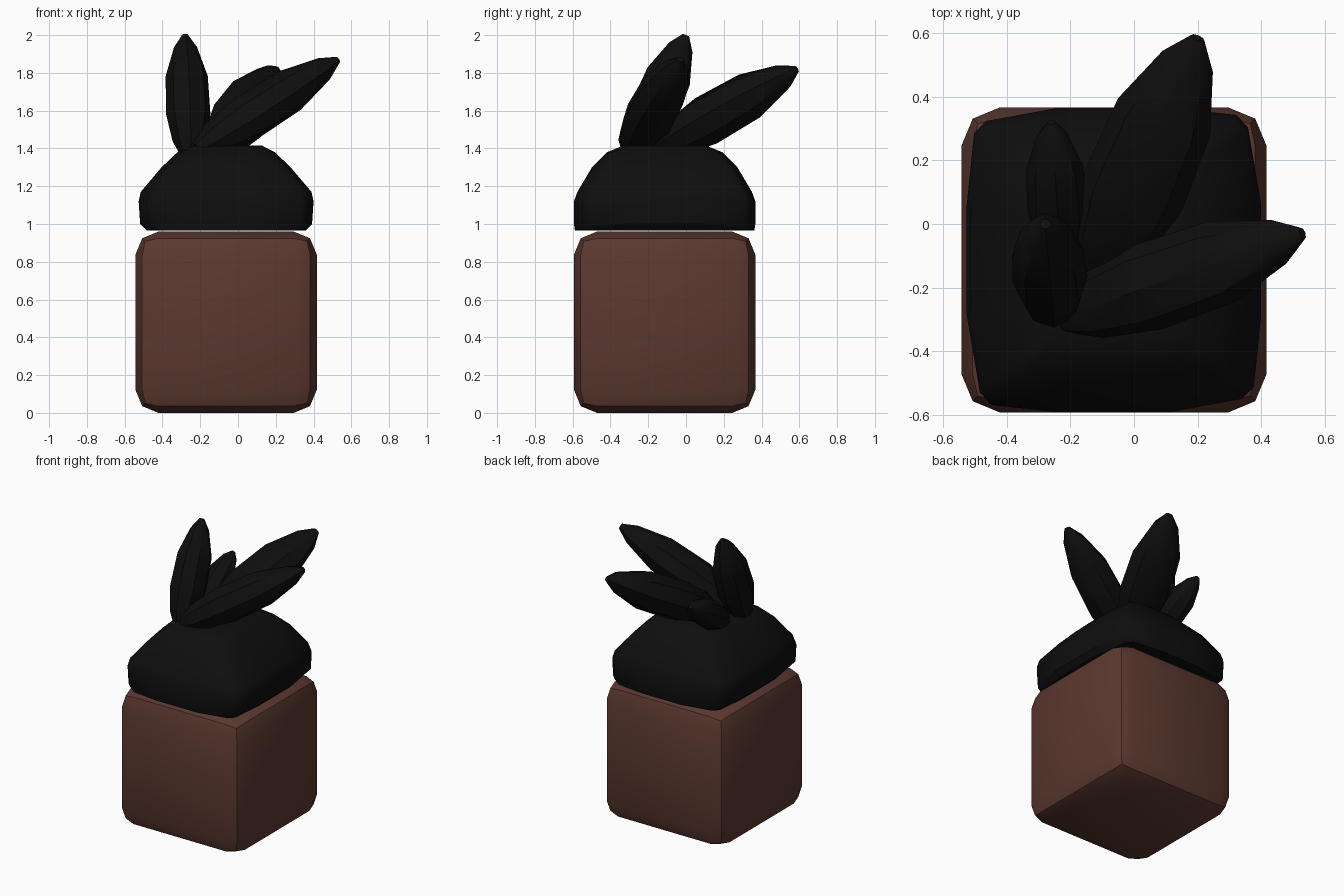
import bpy, bmesh, math
from mathutils import Vector

if "Cube" in bpy.data.objects:
    bpy.data.objects.remove(bpy.data.objects["Cube"])


def material(name, rgb):
    m = bpy.data.materials.new(name)
    m.diffuse_color = (*rgb, 1)
    m.use_nodes = True
    m.node_tree.nodes["Principled BSDF"].inputs["Base Color"].default_value = m.diffuse_color
    return m


brown = material("brown clay", (0.105, 0.040, 0.029))
black = material("matte black", (0.0045, 0.0045, 0.0045))


def finish(bm, name, mat, angle=40):
    bmesh.ops.recalc_face_normals(bm, faces=bm.faces)
    me = bpy.data.meshes.new(name)
    bm.to_mesh(me)
    bm.free()
    me.materials.append(mat)
    ob = bpy.data.objects.new(name, me)
    bpy.context.collection.objects.link(ob)
    bpy.ops.object.select_all(action='DESELECT')
    ob.select_set(True)
    bpy.context.view_layer.objects.active = ob
    bpy.ops.object.shade_smooth_by_angle(angle=math.radians(angle))
    return ob


def loft(name, loops, mat, angle=40):
    """Skin a list of equal-length point loops and cap both ends."""
    bm = bmesh.new()
    rings = [[bm.verts.new(p) for p in loop] for loop in loops]
    n = len(rings[0])
    for a, b in zip(rings, rings[1:]):
        for i in range(n):
            j = (i + 1) % n
            bm.faces.new((a[i], a[j], b[j], b[i]))
    bm.faces.new(rings[0][::-1])
    bm.faces.new(rings[-1])
    return finish(bm, name, mat, angle)


# Pot: rounded cube
CX, CY = -0.063, -0.113
bm = bmesh.new()
bmesh.ops.create_cube(bm, size=0.96)
bmesh.ops.translate(bm, verts=bm.verts, vec=(CX, CY, 0.48))
bmesh.ops.bevel(bm, geom=bm.edges[:], offset=0.122, segments=2,
                profile=0.5, affect='EDGES')
finish(bm, "pot", brown)

# Mound: softened square section, narrowing to a flat top
quarter = [(1, -0.36), (1, 0.36), (0.91, 0.87), (0.83, 0.95)]
section = []
for k in range(4):
    for x, y in quarter:
        for _ in range(k):
            x, y = -y, x
        section.append((x, y))
mound_rings = [(0.965, 0.42, 0.475), (1.0, 0.455, 0.48), (1.12, 0.463, 0.48),
               (1.17, 0.452, 0.462), (1.30, 0.342, 0.385),
               (1.38, 0.258, 0.305), (1.415, 0.19, 0.22)]
loft("mound", [[(CX + x * sx, CY + y * sy, z) for x, y in section]
               for z, sx, sy in mound_rings], black)

# Leaves: faceted spindles growing from the mound
leaf_profile = [(0, 0.4), (0.12, 0.75), (0.35, 1.0), (0.66, 0.95),
                (0.9, 0.52), (1, 0.14)]


def leaf(name, base, tip, width, depth, sides=8):
    base, tip = Vector(base), Vector(tip)
    d = (tip - base).normalized()
    u = d.cross(Vector((0, 0, 1))).normalized()
    v = u.cross(d)
    loops = []
    for t, r in leaf_profile:
        c = base.lerp(tip, t)
        loops.append([c + u * (width * r * math.cos(a)) + v * (depth * r * math.sin(a))
                      for a in (2 * math.pi * i / sides for i in range(sides))])
    loft(name, loops, black)


leaf("upright_leaf", (-0.255, -0.27, 1.36), (-0.28, 0.0, 2.0), 0.118, 0.128)
leaf("right_leaf", (-0.22, -0.29, 1.39), (0.53, -0.03, 1.87), 0.14, 0.125)
leaf("back_leaf", (-0.11, -0.15, 1.40), (0.20, 0.585, 1.82), 0.165, 0.135)
leaf("small_leaf", (-0.23, -0.10, 1.38), (-0.26, 0.32, 1.65), 0.095, 0.095)
